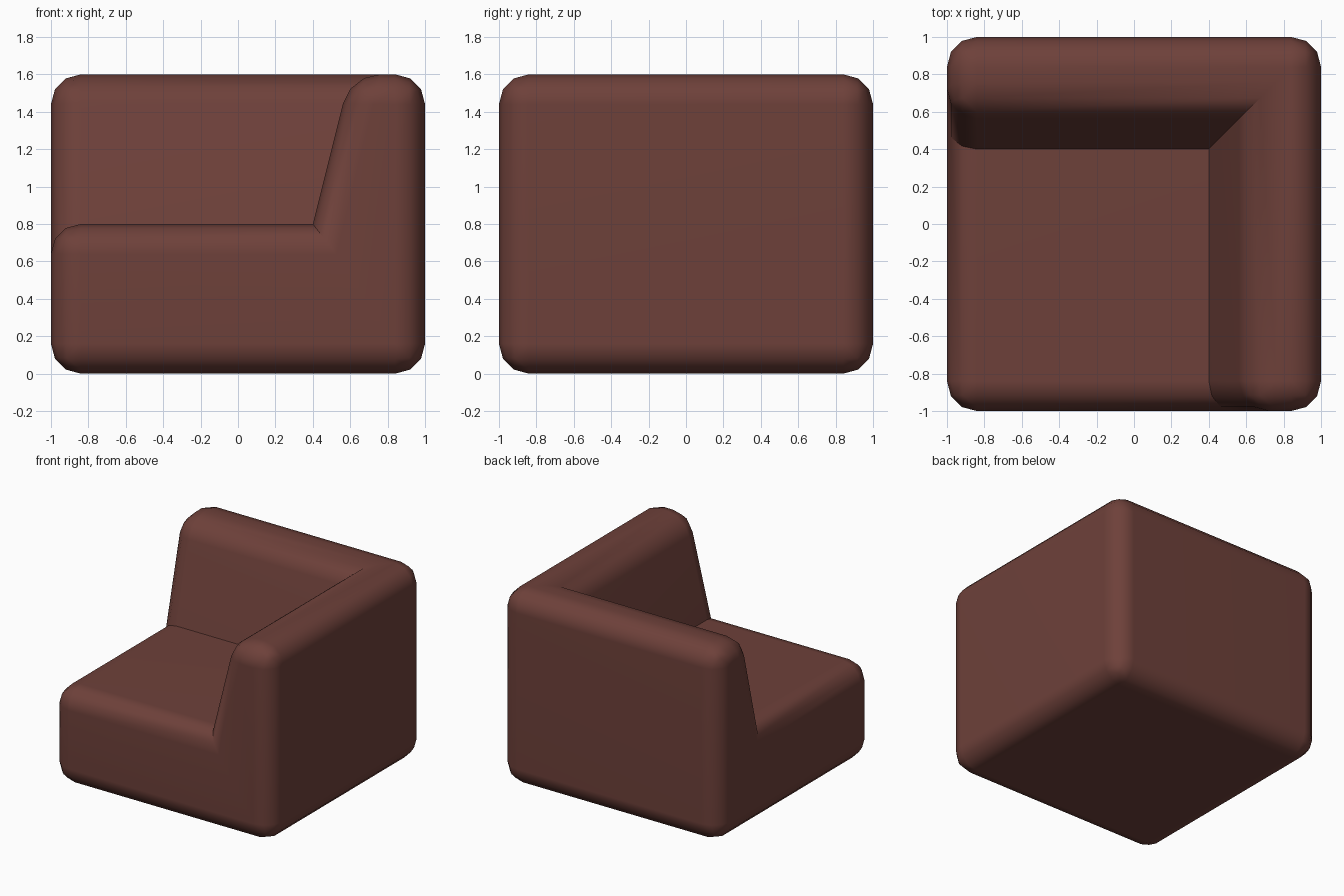
import bpy, bmesh, math

if "Cube" in bpy.data.objects:
    bpy.data.objects.remove(bpy.data.objects["Cube"])

# Upholstery colour
mat = bpy.data.materials.new("brown upholstery")
mat.diffuse_color = (0.155, 0.052, 0.042, 1)
mat.use_nodes = True
mat.node_tree.nodes["Principled BSDF"].inputs["Base Color"].default_value = mat.diffuse_color

SEAT, TOP = 0.8, 1.6      # seat and backrest heights
FOOT, LIP = 0.4, 0.6      # inner backrest plane at the seat and at the top

bm = bmesh.new()


def ring(points, z):
    return [bm.verts.new((x, y, z)) for x, y in points]


# Corner seat block: base square, seat pad square, L-shaped backrest top
b = ring([(-1, -1), (1, -1), (1, 1), (-1, 1)], 0)
s = ring([(-1, -1), (FOOT, -1), (FOOT, FOOT), (-1, FOOT)], SEAT)
t = ring([(1, -1), (1, 1), (-1, 1), (-1, LIP), (LIP, LIP), (LIP, -1)], TOP)
for face in (
    b[::-1], s, t,
    [b[0], b[1], t[0], t[5], s[1], s[0]],      # front
    [b[3], b[0], s[0], s[3], t[3], t[2]],      # left
    [b[1], b[2], t[1], t[0]],                  # right
    [b[2], b[3], t[2], t[1]],                  # back
    [s[1], t[5], t[4], s[2]],                  # sloped inner right
    [s[2], t[4], t[3], s[3]],                  # sloped inner back
):
    bm.faces.new(face)
bmesh.ops.recalc_face_normals(bm, faces=bm.faces)

# Round every outward edge, leave the inner creases sharp
outer = [e for e in bm.edges if e.is_convex]
bmesh.ops.bevel(bm, geom=outer, offset=0.16, offset_type='OFFSET', segments=3,
                profile=0.5, affect='EDGES', clamp_overlap=False)
bmesh.ops.recalc_face_normals(bm, faces=bm.faces)

mesh = bpy.data.meshes.new("corner_seat")
bm.to_mesh(mesh)
bm.free()
mesh.materials.append(mat)
seat = bpy.data.objects.new("corner_seat", mesh)
bpy.context.collection.objects.link(seat)

# Smooth padding with crisp creases
bpy.context.view_layer.objects.active = seat
seat.select_set(True)
bpy.ops.object.shade_smooth_by_angle(angle=math.radians(40))
wn = seat.modifiers.new("flat panels", 'WEIGHTED_NORMAL')
wn.keep_sharp = True
